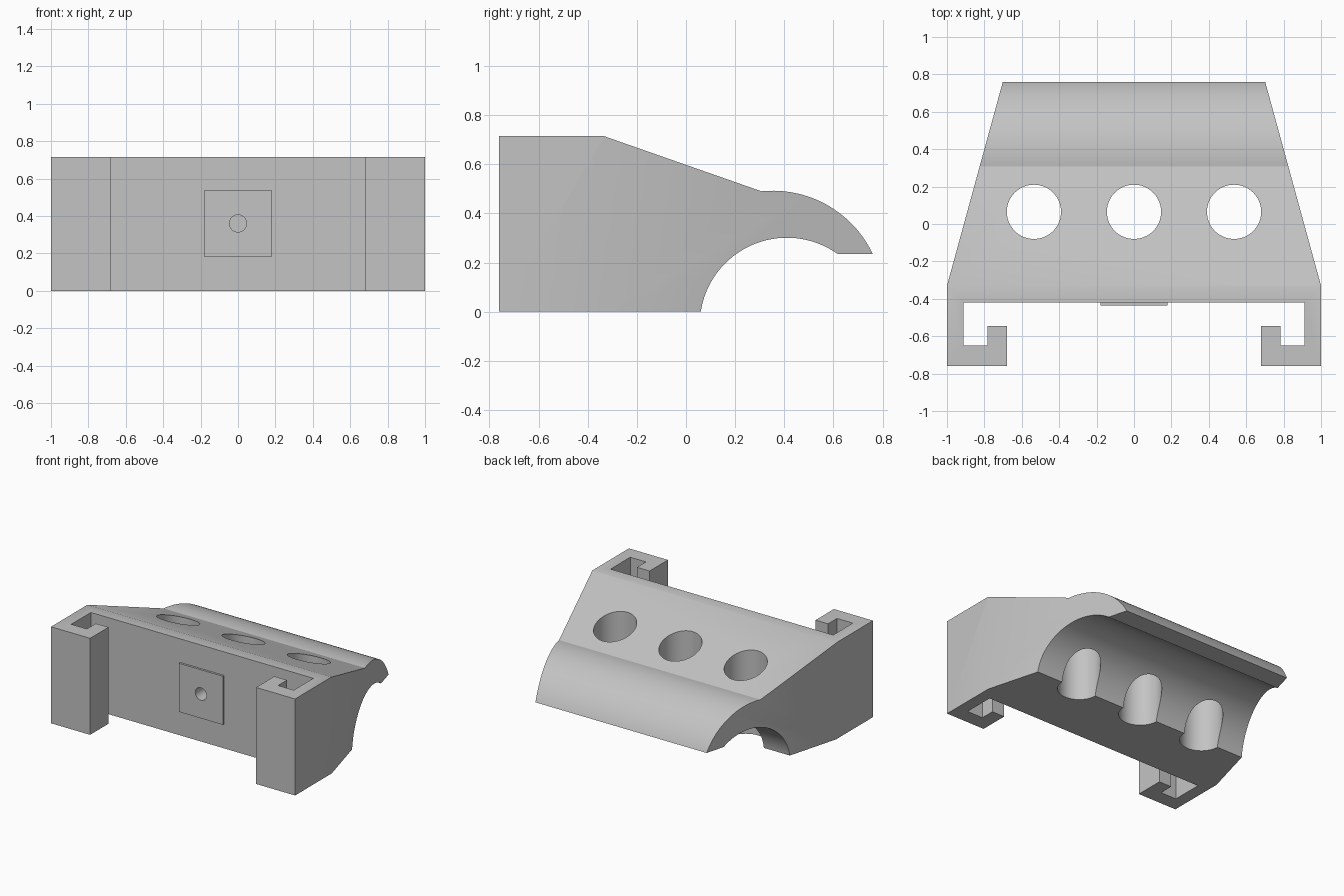
import bpy
import math
from mathutils import Vector

cube = bpy.data.objects.get("Cube")
if cube:
    bpy.data.objects.remove(cube, do_unlink=True)

grey = bpy.data.materials.new("plain grey")
grey.use_nodes = True
colour = (0.55, 0.55, 0.55, 1)
grey.diffuse_color = colour
grey.node_tree.nodes["Principled BSDF"].inputs["Base Color"].default_value = colour


def prism(name, outline, place, start, end):
    """Extrude a 2D outline; place(a, b, t) maps it into space."""
    n = len(outline)
    verts = [place(a, b, t) for t in (start, end) for a, b in outline]
    faces = [range(n), range(n, 2 * n)]
    faces += [(i, (i + 1) % n, (i + 1) % n + n, i + n) for i in range(n)]
    mesh = bpy.data.meshes.new(name)
    mesh.from_pydata(verts, [], [tuple(f) for f in faces])
    mesh.materials.append(grey)
    obj = bpy.data.objects.new(name, mesh)
    bpy.context.collection.objects.link(obj)
    bpy.context.view_layer.objects.active = obj
    bpy.ops.object.select_all(action='DESELECT')
    obj.select_set(True)
    bpy.ops.object.mode_set(mode='EDIT')
    bpy.ops.mesh.select_all(action='SELECT')
    bpy.ops.mesh.normals_make_consistent(inside=False)
    bpy.ops.object.mode_set(mode='OBJECT')
    return obj


def combine(target, tool, operation):
    """Apply a boolean and discard the cutter."""
    mod = target.modifiers.new("cut", 'BOOLEAN')
    mod.operation = operation
    mod.solver = 'EXACT'
    mod.object = tool
    bpy.context.view_layer.objects.active = target
    bpy.ops.object.modifier_apply(modifier=mod.name)
    bpy.data.objects.remove(tool, do_unlink=True)


def arc(centre, p, q, steps):
    """Clockwise arc around centre from point p to point q."""
    c = Vector(centre)
    u, v = Vector(p) - c, Vector(q) - c
    a0, a1 = math.atan2(u.y, u.x), math.atan2(v.y, v.x)
    pts = []
    for i in range(steps + 1):
        t = i / steps
        a, r = a0 + (a1 - a0) * t, u.length + (v.length - u.length) * t
        pts.append((c.x + r * math.cos(a), c.y + r * math.sin(a)))
    return pts


def circle(x, y, r, steps=64):
    return [(x + r * math.cos(math.tau * i / steps),
             y + r * math.sin(math.tau * i / steps)) for i in range(steps)]


def upright(a, b, t):
    return (a, b, t)


def sideways(a, b, t):
    return (t, a, b)


def frontal(a, b, t):
    return (a, t, b)


# Plan outline: tapered block with a hooked rail on each front corner
half = [(0.663, 0.9), (1, -0.33), (1, -0.76), (0.68, -0.76), (0.68, -0.545),
        (0.783, -0.545), (0.783, -0.65), (0.912, -0.65), (0.912, -0.42)]
plan = half + [(-x, y) for x, y in reversed(half)]
body = prism("bracket_body", plan, upright, -0.5, 1.5)

# Side profile: sloped top, rounded lip and hollow underside
side = [(-0.9, 0), (-0.9, 0.715), (-0.335, 0.715)]
side += arc((0.355, 0.041), (0.307, 0.49), (0.76, 0.235), 32)
side += reversed(arc((0.41, -0.054), (0.06, 0), (0.617, 0.235), 48))
combine(body, prism("profile_cutter", side, sideways, -1.5, 1.5), 'INTERSECT')

# Three vertical bores
for x in (-0.535, 0, 0.535):
    bore = prism("bore_cutter", circle(x, 0.065, 0.145), upright, -0.3, 1.2)
    combine(body, bore, 'DIFFERENCE')

# Square front pad with a small blind hole
pad = prism("front_pad", [(-0.18, 0.18), (0.18, 0.18), (0.18, 0.54), (-0.18, 0.54)],
            frontal, -0.435, -0.415)
for part in (body, pad):
    hole = prism("hole_cutter", circle(0, 0.36, 0.046, 32), frontal, -0.6, -0.22)
    combine(part, hole, 'DIFFERENCE')

# Smooth curves, crisp edges
for part in (body, pad):
    bpy.ops.object.select_all(action='DESELECT')
    part.select_set(True)
    bpy.context.view_layer.objects.active = part
    bpy.ops.object.shade_smooth_by_angle(angle=math.radians(20))
